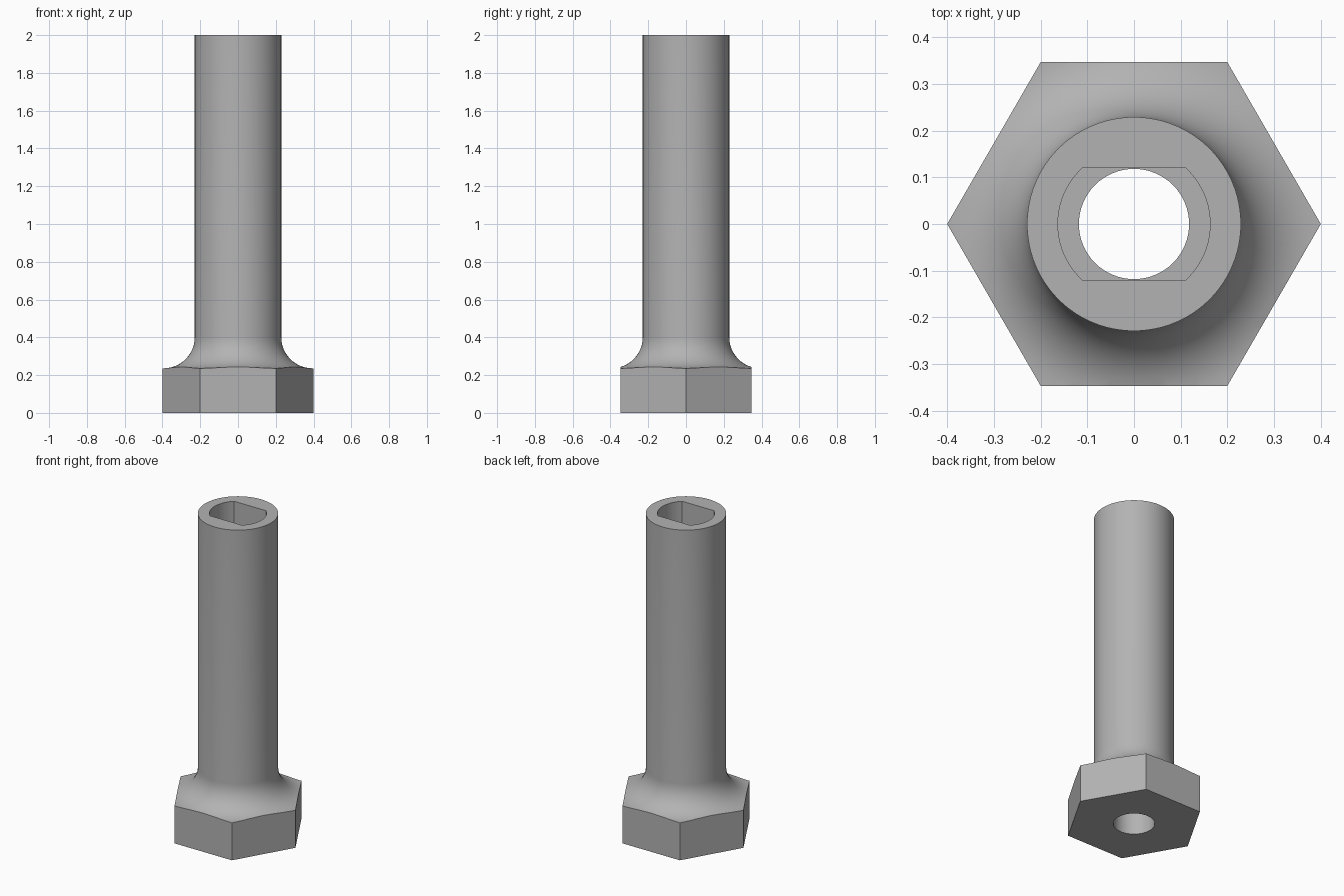
import bpy, bmesh, math

cube = bpy.data.objects.get("Cube")
if cube:
    bpy.data.objects.remove(cube, do_unlink=True)

HEX_R, HEAD_H, FILLET = 0.40, 0.236, 0.165
SHANK_R, LENGTH, BORE_R = 0.229, 2.0, 0.118
SLOT_R, SLOT_HALF, SLOT_FLOOR = 0.163, 0.1195, 1.0

steel = bpy.data.materials.new("plain grey")
steel.use_nodes = True
grey = (0.45, 0.45, 0.45, 1)
steel.diffuse_color = grey
steel.node_tree.nodes["Principled BSDF"].inputs["Base Color"].default_value = grey


def make_object(name, bm):
    bmesh.ops.recalc_face_normals(bm, faces=bm.faces)
    mesh = bpy.data.meshes.new(name)
    bm.to_mesh(mesh)
    bm.free()
    mesh.materials.append(steel)
    obj = bpy.data.objects.new(name, mesh)
    bpy.context.collection.objects.link(obj)
    return obj


def prism(name, outline, z0, z1):
    """Extrude a closed outline from z0 to z1."""
    bm = bmesh.new()
    face = bm.faces.new([bm.verts.new((x, y, z0)) for x, y in outline])
    ext = bmesh.ops.extrude_face_region(bm, geom=[face])
    verts = [g for g in ext["geom"] if isinstance(g, bmesh.types.BMVert)]
    bmesh.ops.translate(bm, vec=(0, 0, z1 - z0), verts=verts)
    return make_object(name, bm)


def circle(r, n):
    return [(r * math.cos(math.tau * i / n), r * math.sin(math.tau * i / n))
            for i in range(n)]


def lathe(name, profile, n):
    """Revolve a profile whose two ends are closed by flat caps."""
    bm = bmesh.new()
    rings = [[bm.verts.new((x, y, z)) for x, y in circle(r, n)] for r, z in profile]
    for a, b in zip(rings, rings[1:]):
        for i in range(n):
            j = (i + 1) % n
            bm.faces.new((a[i], a[j], b[j], b[i]))
    bm.faces.new(rings[0][::-1])
    bm.faces.new(rings[-1])
    return make_object(name, bm)


def boolean(target, cutter, operation):
    mod = target.modifiers.new(cutter.name, "BOOLEAN")
    mod.object, mod.operation, mod.solver = cutter, operation, "EXACT"
    bpy.context.view_layer.objects.active = target
    bpy.ops.object.modifier_apply(modifier=mod.name)
    bpy.data.objects.remove(cutter, do_unlink=True)


# Turned body: wide foot, concave fillet, straight shank
fillet = []
for i in range(13):
    a = math.pi / 2 * i / 12
    fillet.append((SHANK_R + FILLET * (1 - math.sin(a)),
                   HEAD_H + FILLET * (1 - math.cos(a))))
profile = [(0.5, 0), (0.5, HEAD_H)] + fillet + [(SHANK_R, LENGTH)]
bolt = lathe("hollow_hex_bolt", profile, 96)

# Hexagonal head trims the wide foot and the fillet
boolean(bolt, prism("hex_trim", circle(HEX_R, 6), -0.1, LENGTH + 0.1), "INTERSECT")

# Round through bore
boolean(bolt, prism("bore", circle(BORE_R, 64), -0.1, LENGTH + 0.1), "DIFFERENCE")

# Socket with two flats, open at the top
half = math.asin(SLOT_HALF / SLOT_R)
arc = [half * (i / 10 - 1) for i in range(21)]
socket = [(SLOT_R * math.cos(a + turn), SLOT_R * math.sin(a + turn))
          for turn in (0, math.pi) for a in arc]
boolean(bolt, prism("flat_socket", socket, SLOT_FLOOR, LENGTH + 0.1), "DIFFERENCE")

# Smooth curved walls, sharp edges kept
bpy.ops.object.select_all(action="DESELECT")
bolt.select_set(True)
bpy.context.view_layer.objects.active = bolt
bpy.ops.object.shade_smooth_by_angle(angle=math.radians(30))
